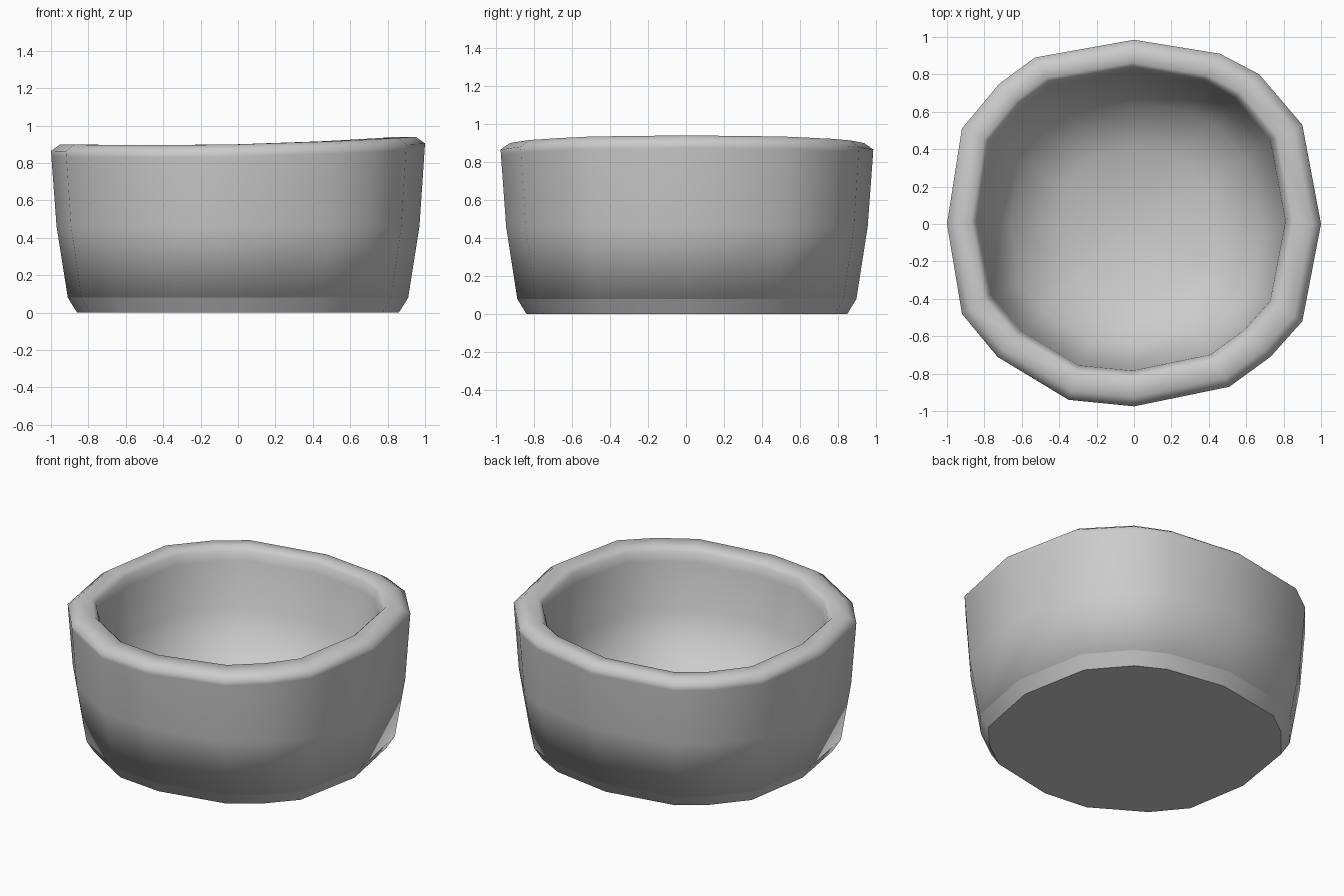
import bpy
import bmesh
import math

cube = bpy.data.objects.get("Cube")
if cube:
    bpy.data.objects.remove(cube)

clay = bpy.data.materials.new("light_grey")
clay.use_nodes = True
grey = (0.6, 0.6, 0.6, 1)
clay.diffuse_color = grey
clay.node_tree.nodes["Principled BSDF"].inputs["Base Color"].default_value = grey

# Uneven hand-shaped outline of the rim
OUTLINE = [(0, .985), (-.53, .89), (-.72, .75), (-.92, .51), (-1, 0), (-.92, -.48),
           (-.73, -.71), (-.35, -.94), (0, -.975), (.51, -.87), (.73, -.71),
           (.9, -.52), (1, 0), (.9, .53), (.67, .8), (.46, .91)]


def rim_height(x):
    return .865 + .02 * x + .02 * x * x


def ring(bm, scale, z, on_rim=False, shift=(0, 0)):
    """Scaled copy of the outline; on the rim, z is relative to its wavy height."""
    return [bm.verts.new((x * scale + shift[0], y * scale + shift[1],
                          z + (rim_height(x) if on_rim else 0)))
            for x, y in OUTLINE]


def bridge(bm, a, b):
    n = len(a)
    for i in range(n):
        j = (i + 1) % n
        bm.faces.new((a[i], a[j], b[j], b[i]))


def fan(bm, loop, z):
    centre = bm.verts.new((0, 0, z))
    for i, v in enumerate(loop):
        bm.faces.new((v, loop[(i + 1) % len(loop)], centre))


def finish(bm, name, sharp_angle):
    mesh = bpy.data.meshes.new(name)
    bm.to_mesh(mesh)
    bm.free()
    mesh.materials.append(clay)
    for p in mesh.polygons:
        p.use_smooth = True
    mesh.set_sharp_from_angle(angle=math.radians(sharp_angle))
    obj = bpy.data.objects.new(name, mesh)
    bpy.context.collection.objects.link(obj)
    return obj


# Bowl: closed shell from its underside, up the wall, over the rim, down inside
bm = bmesh.new()
inward = (-.01, .015)
rings = [ring(bm, .91, .08),
         ring(bm, .97, .46),
         ring(bm, .998, -.03, True),
         ring(bm, 1, 0, True),
         ring(bm, .95, .035, True),
         ring(bm, .86, .035, True, inward),
         ring(bm, .835, .01, True, inward),
         ring(bm, .82, -.05, True, inward),
         ring(bm, .78, .52),
         ring(bm, .66, .28),
         ring(bm, .4, .15)]
for low, high in zip(rings, rings[1:]):
    bridge(bm, low, high)
fan(bm, rings[0], .08)
fan(bm, rings[-1], .12)
bmesh.ops.recalc_face_normals(bm, faces=bm.faces)
finish(bm, "bowl", 180)

# Base: chamfered foot with a flat underside
bm = bmesh.new()
foot = ring(bm, .86, 0)
bridge(bm, foot, ring(bm, .91, .08))
bm.faces.new(list(reversed(foot)))
bmesh.ops.recalc_face_normals(bm, faces=bm.faces)
bm.normal_update()
if min(f.normal.z for f in bm.faces) > -.9:
    bmesh.ops.reverse_faces(bm, faces=bm.faces)
finish(bm, "base", 35)
